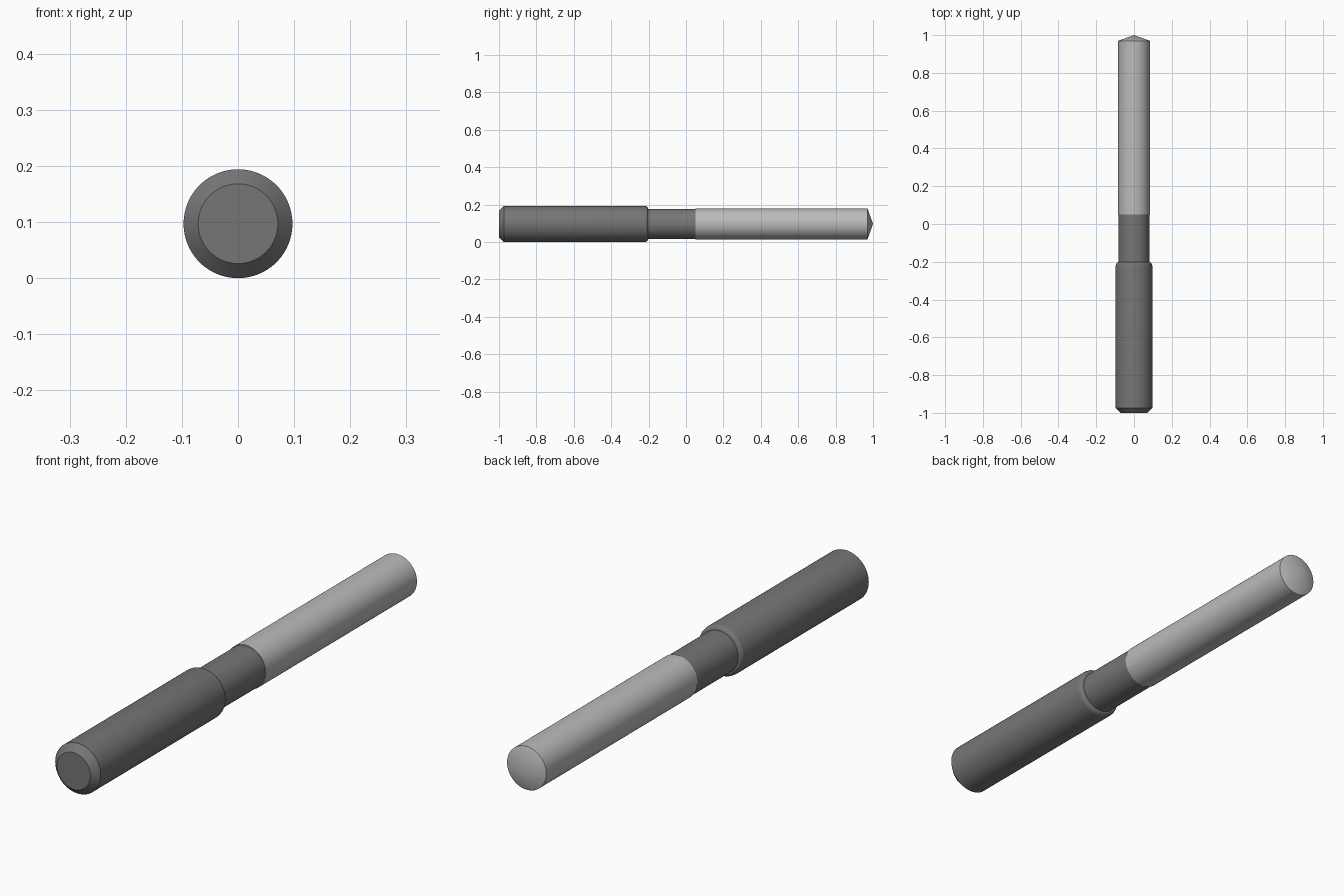
import bpy, bmesh, math
from mathutils import Matrix, Vector

if "Cube" in bpy.data.objects:
    bpy.data.objects.remove(bpy.data.objects["Cube"])

R = 0.097      # shank radius, also the axis height
SIDES = 96


def lathe(name, profile, grey):
    """Revolve (radius, y) points around the horizontal tool axis."""
    bm = bmesh.new()
    verts = [bm.verts.new((r, y, 0)) for r, y in profile]
    edges = [bm.edges.new(pair) for pair in zip(verts, verts[1:])]
    bmesh.ops.spin(bm, geom=verts + edges, cent=(0, 0, 0), axis=(0, 1, 0),
                   angle=2 * math.pi, steps=SIDES, use_duplicate=False)
    bmesh.ops.remove_doubles(bm, verts=bm.verts, dist=1e-5)
    bmesh.ops.recalc_face_normals(bm, faces=bm.faces)
    bmesh.ops.translate(bm, verts=bm.verts, vec=(0, 0, R))
    mesh = bpy.data.meshes.new(name)
    bm.to_mesh(mesh)
    bm.free()
    obj = bpy.data.objects.new(name, mesh)
    bpy.context.collection.objects.link(obj)
    mat = bpy.data.materials.new(name + "_grey")
    mat.diffuse_color = (grey, grey, grey, 1)
    mat.use_nodes = True
    mat.node_tree.nodes["Principled BSDF"].inputs["Base Color"].default_value = mat.diffuse_color
    mesh.materials.append(mat)
    bpy.ops.object.select_all(action='DESELECT')
    obj.select_set(True)
    bpy.context.view_layer.objects.active = obj
    bpy.ops.object.shade_smooth_by_angle(angle=math.radians(15))
    return obj


# Shank with chamfered end, rounded shoulder and narrow neck
shoulder = [(0.081 + 0.016 * math.cos(a), -0.222 + 0.02 * math.sin(a))
            for a in (math.radians(90 * i / 4) for i in range(5))]
lathe("shank", [(0, -1), (0.071, -1), (R, -0.974)] + shoulder
      + [(0.081, 0.05), (0, 0.05)], 0.18)

# Cutting section with a shallow conical tip
lathe("cutting_section", [(0, 0.05), (0.0835, 0.05), (0.0835, 0.97), (0, 1)], 0.5)
